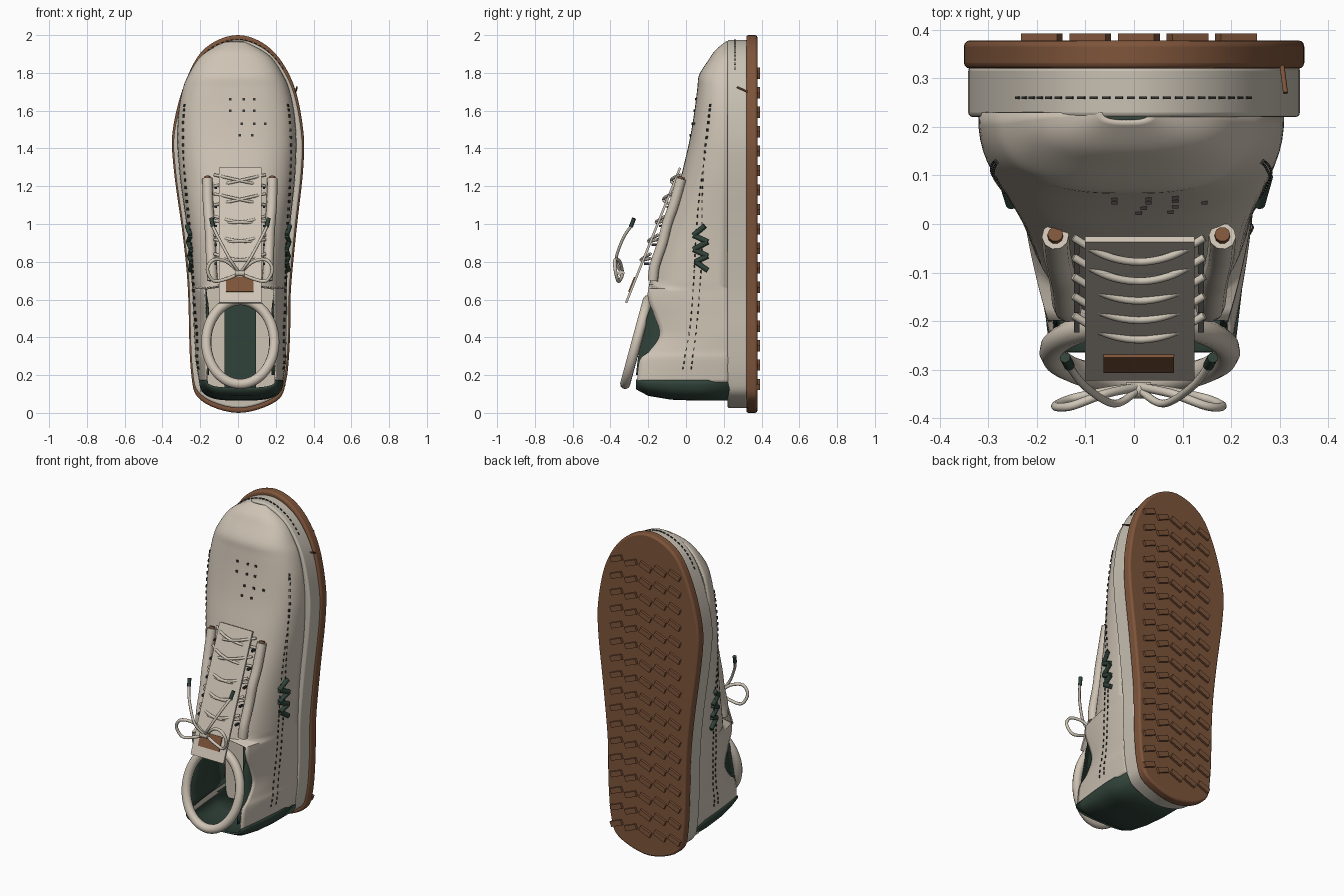
import bpy, bmesh, math
from mathutils import Vector, Matrix

cube = bpy.data.objects.get("Cube")
if cube:
    bpy.data.objects.remove(cube)


def material(name, rgb):
    m = bpy.data.materials.new(name)
    m.use_nodes = True
    m.diffuse_color = (*rgb, 1)
    m.node_tree.nodes["Principled BSDF"].inputs["Base Color"].default_value = (*rgb, 1)
    return m


CANVAS = material("ivory canvas", (.62, .55, .46))
FOAM = material("foam cream", (.58, .53, .45))
LACE = material("lace cream", (.62, .56, .47))
GUM = material("gum brown", (.21, .09, .043))
GREEN = material("dark green", (.03, .056, .042))
THREAD = material("dark thread", (.035, .035, .032))


def finish(name, bm, mat, smooth=40):
    bmesh.ops.recalc_face_normals(bm, faces=bm.faces)
    me = bpy.data.meshes.new(name)
    bm.to_mesh(me)
    bm.free()
    ob = bpy.data.objects.new(name, me)
    bpy.context.collection.objects.link(ob)
    me.materials.append(mat)
    if smooth:
        bpy.ops.object.select_all(action='DESELECT')
        ob.select_set(True)
        bpy.context.view_layer.objects.active = ob
        bpy.ops.object.shade_smooth_by_angle(angle=math.radians(smooth))
    return ob


def spline(pts, steps, closed=False):
    """Smooth path through the points."""
    pts = [Vector(p) for p in pts]
    n, out = len(pts), []
    get = (lambda i: pts[i % n]) if closed else (lambda i: pts[max(0, min(n - 1, i))])
    for i in range(n if closed else n - 1):
        a, b, c, d = (get(i + k) for k in (-1, 0, 1, 2))
        for s in range(steps):
            t = s / steps
            out.append(b + (c - a) * t / 2 + (a - b * 2.5 + c * 2 - d / 2) * t ** 2
                       + (b * 1.5 - a / 2 - c * 1.5 + d / 2) * t ** 3)
    return out if closed else out + [pts[-1]]


def tube(name, pts, r, mat, closed=False):
    cu = bpy.data.curves.new(name, 'CURVE')
    cu.dimensions = '3D'
    cu.bevel_depth, cu.bevel_resolution, cu.use_fill_caps = r, 3, True
    path = spline(pts, 8, closed)
    sp = cu.splines.new('POLY')
    sp.points.add(len(path) - 1)
    for p, v in zip(sp.points, path):
        p.co = (*v, 1)
    sp.use_cyclic_u, sp.use_smooth = closed, True
    ob = bpy.data.objects.new(name, cu)
    bpy.context.collection.objects.link(ob)
    cu.materials.append(mat)
    return ob


def add_box(bm, centre, size, rot=Matrix()):
    m = Matrix.Translation(centre) @ rot.to_4x4() @ Matrix.Diagonal((*size, 1))
    bmesh.ops.create_cube(bm, size=1, matrix=m)


def dashes(bm, path, step, length, r):
    """Small stitches laid along a path."""
    for a, b in zip(path[::step], path[1::step]):
        d = b - a
        add_box(bm, (a + b) / 2, (length, r, r), d.to_track_quat('X', 'Z').to_matrix())


# Sole layers: one footprint pushed through the depth
FOOT = [(0, 2), (-.175, 1.93), (-.28, 1.75), (-.345, 1.5), (-.34, 1.29), (-.29, .92),
        (-.265, .65), (-.25, .23), (-.2, .07), (0, 0), (.2, .06), (.255, .17), (.275, .39),
        (.28, .65), (.31, .97), (.345, 1.29), (.345, 1.5), (.29, 1.75), (.17, 1.93)]
OUTLINE = spline(FOOT, 6, True)


def sole(name, y0, y1, k, bevel, mat):
    bm = bmesh.new()
    f = bm.faces.new([bm.verts.new((p.x * k, y0, 1 + (p.y - 1) * k)) for p in OUTLINE])
    new = bmesh.ops.extrude_face_region(bm, geom=[f])["geom"]
    bmesh.ops.translate(bm, vec=(0, y1 - y0, 0), verts=[v for v in new if isinstance(v, bmesh.types.BMVert)])
    ob = finish(name, bm, mat)
    mod = ob.modifiers.new("soft edge", 'BEVEL')
    mod.width, mod.segments, mod.limit_method = bevel, 3, 'ANGLE'
    mod.angle_limit = math.radians(50)


sole("outsole", .32, .378, 1, .012, GUM)
sole("midsole", .22, .325, .975, .01, FOAM)

bm = bmesh.new()
for row in range(17):
    for col in range(5):
        tilt = math.radians(22 if col > 2 else -22)
        add_box(bm, (-.19 + col * .1, .382, .15 + row * .103), (.08, .02, .032), Matrix.Rotation(tilt, 3, 'Y'))
finish("tread_blocks", bm, GUM, 0)

# Upper: stations of (height, half width, crown or rim depth)
BASE, RIM_Z = .23, .67
STATIONS = [(1.965, .05, .21), (1.92, .14, .155), (1.87, .2, .12), (1.79, .25, .07), (1.72, .28, .06),
            (1.6, .305, .045), (1.45, .315, .02), (1.32, .31, -.01), (1.2, .3, -.04), (1, .275, -.105),
            (.86, .262, -.15), (.68, .252, -.195), (.6, .25, -.2), (.5, .247, -.16), (.41, .245, -.14),
            (.33, .24, -.19), (.28, .24, -.245), (.16, .222, -.26)]
ROWS = spline(STATIONS, 5)


def section(z):
    for a, b in zip(ROWS, ROWS[1:]):
        if b.x <= z <= a.x:
            return a.lerp(b, (a.x - z) / (a.x - b.x))
    return ROWS[-1]


def mid(z):
    return .02 - .018 * z


def half_width(z, y):
    _, w, top = section(z)
    s = max(0, min(1, (BASE - y) / (BASE - top)))
    if z < RIM_Z:
        return w + (.185 - w) * s * s
    return w * max(0, 1 - s ** 2.5) ** .36


def crown(z, x):
    _, w, top = section(z)
    u = min(1, abs(x - mid(z)) / w)
    return BASE - (BASE - top) * (1 - u ** (1 / .36)) ** .4


bm = bmesh.new()
N, grid = 16, []
for z, w, top in ROWS:
    side = []
    for i in range(N + 1):
        s = i / N if z < RIM_Z else math.sin(i / N * math.pi / 2) ** .8
        y = BASE - (BASE - top) * s
        side.append((0 if i == N and z >= RIM_Z else half_width(z, y), y))
    pts = [(mid(z) - x, y, z) for x, y in side] + [(mid(z) + x, y, z) for x, y in side[::-1]]
    grid.append([bm.verts.new(p) for p in pts])
for a, b in zip(grid, grid[1:]):
    for i in range(2 * N + 1):
        if i != N:
            bm.faces.new((a[i], a[i + 1], b[i + 1], b[i]))
bmesh.ops.remove_doubles(bm, verts=bm.verts, dist=.0002)
upper = finish("upper", bm, CANVAS, 50)
upper.modifiers.new("thickness", 'SOLIDIFY').thickness = .008

# Heel counter wrapping the back
bm = bmesh.new()
grid = []
for y, w, d in [(.23, .222, .11), (.05, .222, .11), (-.08, .212, .105), (-.2, .198, .085), (-.265, .19, .05)]:
    ring = []
    for i in range(25):
        a = math.pi * i / 24
        c = math.cos(a)
        ring.append(bm.verts.new((.017 + w * math.copysign(abs(c) ** .6, c), y, .175 - d * math.sin(a) ** .7)))
    grid.append(ring)
for a, b in zip(grid, grid[1:]):
    for i in range(24):
        bm.faces.new((a[i], a[i + 1], b[i + 1], b[i]))
finish("heel_counter", bm, GREEN).modifiers.new("thickness", 'SOLIDIFY').thickness = .01

# Inside: footbed, heel strip and side lining
bm = bmesh.new()
add_box(bm, (.012, .17, .5), (.42, .02, .78))
finish("footbed", bm, CANVAS, 0)
bm = bmesh.new()
add_box(bm, (.012, .155, .43), (.165, .012, .62))
finish("footbed_strip", bm, GREEN, 0)
bm = bmesh.new()
for s in (-1, 1):
    rows = []
    for i in range(13):
        z = .2 + .46 * i / 12
        rim = -.305 + .245 * (z - .2) - .02 * math.sin(i / 12 * math.pi) + .04
        rows.append([bm.verts.new((.012 + s * (half_width(z, y) - .014), y, z)) for y in (.16, 0, -.1, rim)])
    for a, b in zip(rows, rows[1:]):
        for i in range(3):
            bm.faces.new((a[i], a[i + 1], b[i + 1], b[i]))
finish("side_lining", bm, GREEN).modifiers.new("thickness", 'SOLIDIFY').thickness = .006

# Padded collar ring, tilted to the opening
tube("collar_ring", [(.012 + .18 * math.cos(a), -.262 + .06 * math.sin(a), .375 + .222 * math.sin(a))
                     for a in (i * math.pi / 8 for i in range(16))], .027, CANVAS, True)


# Tongue and label
def tongue_y(z):
    return -.03 - (1.3 - z) * .4


lean = Matrix.Rotation(math.atan(.4), 3, 'X').inverted()
bm = bmesh.new()
add_box(bm, (.012, tongue_y(.94), .94), (.226, .012, .77), lean)
finish("tongue", bm, CANVAS, 0)
bm = bmesh.new()
add_box(bm, (.01, tongue_y(.68) - .009, .68), (.145, .008, .085), lean)
finish("tongue_label", bm, GUM, 0)

# Eyestays with gum ends, laces, bow and tips
dots = bmesh.new()
for s, side in ((-1, "right"), (1, "left")):
    def at(x, y, z):
        return (.01 + s * x, y, z)
    tube(side + "_eyestay", [at(.172, -.025, 1.24), at(.168, -.065, 1.1), at(.16, -.1, 1), at(.155, -.125, .9),
                             at(.15, -.165, .78), at(.145, -.175, .7)], .028, CANVAS)
    tube(side + "_eyestay_end", [at(.172, -.021, 1.25), at(.172, -.027, 1.236)], .016, GUM)
    tube(side + "_bow_loop", [at(0, -.335, .74), at(.07, -.35, .8), at(.14, -.375, .81), at(.172, -.375, .76),
                              at(.14, -.36, .7), at(.07, -.345, .71), at(0, -.335, .74)], .009, LACE)
    tube(side + "_lace_end", [at(0, -.34, .74), at(.05, -.37, .81), at(.11, -.335, .92), at(.145, -.29, .99)], .008, LACE)
    tube(side + "_lace_tip", [at(.143, -.292, .985), at(.152, -.275, 1.03)], .011, GREEN)
    for i, z in enumerate((1.23, 1.13, 1.03, .93, .83)):
        rise = s * (.03 if i < 2 else .012)
        tube(f"{side}_lace_{i + 1}", [(.01 + x * .135, tongue_y(z) + .03 - .05 * (1 - x * x), z + rise * x - (0 if i < 2 else .02) * (1 - x * x))
                                      for x in (-1, -.5, 0, .5, 1)], .008, LACE)
        add_box(dots, at(.128, tongue_y(z) + .01, z - .04), (.012, .03, .012))
    # Zigzag trim on the flank
    zig = [(.1, .99), (.04, .94), (.115, .905), (.04, .865), (.115, .83), (.05, .8), (.115, .755)]
    for i, (p, q) in enumerate(zip(zig, zig[1:])):
        tube(f"{side}_zigzag_{i + 1}", [(mid(z) + s * (half_width(z, y) + .006), y, z) for y, z in (p, q)], .014, GREEN)
    # Double seam down the flank
    for shift in (0, .04):
        path = spline([(.13 - shift, 1.63), (.105 - shift, 1.4), (.07 - shift / 2, 1.15), (.05, .9), (.04, .7),
                       (.02, .45), (-.02 + shift / 4, .22)], 20)
        off = 0 if shift == 0 else .035
        line = [Vector((mid(v.y) + s * (half_width(v.y, v.x + off) + .003), v.x + off, v.y)) for v in path]
        dashes(dots, line, 3, .016, .005)
tube("bow_knot", [(-.015, -.342, .74), (.035, -.342, .74)], .017, LACE)

# Toe vents and midsole stitching
for z, xs in ((1.66, (-.04, .03, .085)), (1.6, (-.04, .03, .085)), (1.53, (.02, .085, .145)), (1.47, (.01, .075))):
    for x in xs:
        add_box(dots, (x, crown(z, x), z), (.013, .01, .013))
welt = [Vector((p.x * .977, .26, 1 + (p.y - 1) * .977)) for p in spline(FOOT, 14, True) if p.y > 1.82]
welt.sort(key=lambda p: p.x)
dashes(dots, welt, 2, .016, .006)
finish("stitching_and_vents", dots, THREAD, 0)

# Small side tab
tube("side_tab", [(.305, .325, 1.7), (.312, .27, 1.725)], .005, GUM)
